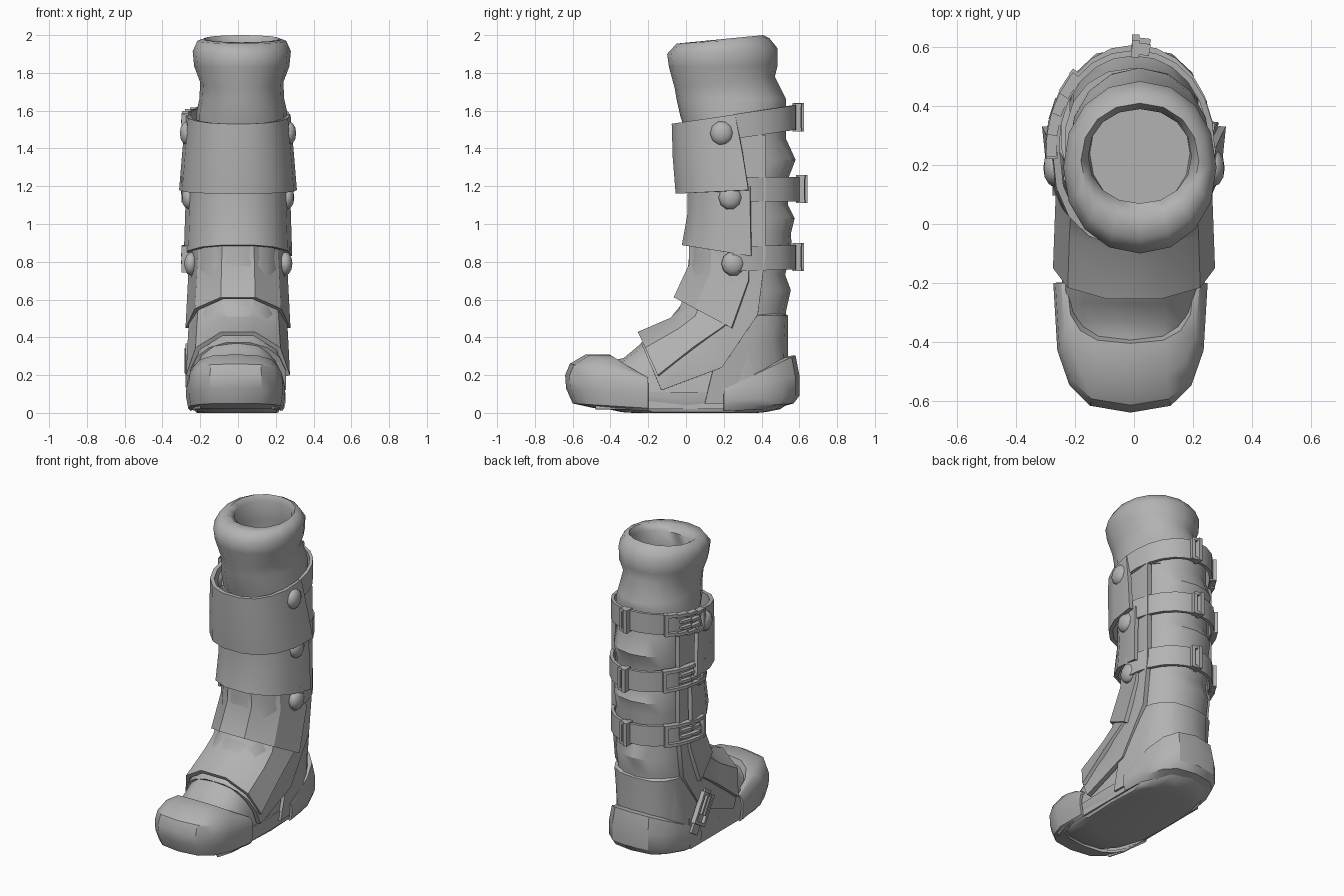
import bpy
import bmesh
from math import sin, cos, radians, atan2, copysign
from mathutils import Matrix

if "Cube" in bpy.data.objects:
    bpy.data.objects.remove(bpy.data.objects["Cube"])

grey = bpy.data.materials.new("plain_grey")
grey.use_nodes = True
COLOUR = (0.45, 0.45, 0.45, 1)
grey.diffuse_color = COLOUR
grey.node_tree.nodes["Principled BSDF"].inputs["Base Color"].default_value = COLOUR


def finish(name, bm, thick=0.0, angle=32):
    mesh = bpy.data.meshes.new(name)
    bm.to_mesh(mesh)
    bm.free()
    obj = bpy.data.objects.new(name, mesh)
    bpy.context.collection.objects.link(obj)
    mesh.materials.append(grey)
    if thick:
        mod = obj.modifiers.new("thickness", "SOLIDIFY")
        mod.thickness, mod.offset = thick, -1
        bpy.context.view_layer.objects.active = obj
        bpy.ops.object.modifier_apply(modifier=mod.name)
    obj.data.polygons.foreach_set("use_smooth", [True] * len(obj.data.polygons))
    obj.data.set_sharp_from_angle(angle=radians(angle))


def power(v, p):
    return copysign(abs(v) ** p, v)


def shell(name, rows, n=8, span=90, p=0.85, thick=0.025, cx=0.0, angle=32):
    """Wrapped sheet; each row is (y mid, z mid, y edge, z edge, half width), top to bottom."""
    bm = bmesh.new()
    closed = span == 180
    reach = 1 - power(cos(radians(span)), p)
    grid = []
    for ym, zm, ye, ze, hw in rows:
        line = []
        for k in range(n if closed else n + 1):
            t = radians(span * (2 * k / n - 1))
            f = (1 - power(cos(t), p)) / reach
            line.append(bm.verts.new((cx + hw * power(sin(t), p),
                                      ym + (ye - ym) * f, zm + (ze - zm) * f)))
        grid.append(line)
    for a, b in zip(grid, grid[1:]):
        for k in range(n):
            j = (k + 1) % len(a)
            quad = [a[k], b[k], b[j], a[j]]
            if rows[0][0] > rows[0][2]:
                quad.reverse()
            bm.faces.new(quad)
    if closed:
        bm.faces.new(grid[0])
        bm.faces.new(grid[-1])
        bmesh.ops.recalc_face_normals(bm, faces=bm.faces)
        thick = 0
    finish(name, bm, thick, angle)


def bars(name, parts):
    """Small bars joined in one object; each part is (matrix, size)."""
    bm = bmesh.new()
    for matrix, size in parts:
        bmesh.ops.create_cube(bm, size=1, matrix=matrix @ Matrix.Diagonal((*size, 1)))
    finish(name, bm)


# Soft leg with folds at the back
folds = [(1.55, .53), (1.45, .53), (1.34, .58), (1.25, .545), (1.1, .54), (1.03, .575),
         (.95, .555), (.88, .56), (.73, .525), (.65, .555), (.54, .53), (.5, .53), (.04, .53)]
shell("leg_liner", [(.03, z, y, z, .235) for z, y in folds], n=18, span=180, p=0.9)

# Padded collar, turning over the rim into the hollow
shell("collar", [
    (.06, 1.6, .42, 1.6, .17), (.05, 1.8, .42, 1.83, .185), (.07, 1.93, .39, 1.965, .175),
    (.02, 1.962, .41, 2.0, .2), (-.05, 1.955, .44, 1.985, .235),
    (-.10, 1.9, .485, 1.93, .26), (-.09, 1.83, .485, 1.84, .252), (-.06, 1.72, .47, 1.78, .22),
    (-.05, 1.66, .53, 1.66, .225), (-.03, 1.57, .53, 1.62, .24), (.0, 1.48, .52, 1.48, .24)],
    n=16, span=180, p=0.95, cx=0.02, angle=62)

# Foot, sole, toe cap, heel counter and heel cup
shell("foot_upper", [(y, z, y, .02, hw) for y, z, hw in
      [(.3, .5, .235), (.1, .5, .235), (0, .48, .235), (-.2, .4, .235), (-.27, .34, .235),
       (-.33, .29, .235), (-.38, .28, .23), (-.48, .27, .2)]], thick=0.01, p=0.75, cx=-.01)
shell("sole", [(-.57, .11, .56, .11, .235), (-.57, .07, .56, .06, .235),
               (-.46, .03, .5, .02, .225), (-.34, .004, .42, .004, .22), (-.28, 0, .38, 0, .21)],
      n=16, span=180, p=0.6, cx=-.005)
shell("toe_cap", [(-.38, .24, -.2, .15, .2), (-.405, .31, -.2, .18, .215),
                  (-.53, .31, -.2, .185, .235), (-.615, .26, -.2, .165, .255),
                  (-.64, .2, -.2, .13, .262), (-.635, .13, -.2, .08, .262),
                  (-.6, .05, -.2, .025, .252), (-.48, .024, -.2, .01, .238)],
      p=0.68, cx=-.012, thick=0.015)
shell("heel_counter", [(.51, .53, .32, .53, .2), (.54, .515, .3, .515, .232),
                       (.54, .38, .17, .34, .245), (.54, .05, .1, .05, .24)], thick=0.02, p=0.75)
shell("heel_cup", [(.53, .3, .2, .12, .225), (.58, .305, .2, .125, .24),
                   (.6, .2, .2, .1, .252), (.6, .09, .2, .06, .252),
                   (.57, .05, .2, .025, .245), (.46, .02, .2, .01, .235)], p=0.7, thick=0.015)

# Stiff side panel from the shin to the instep
shell("side_panel", [(.0, 1.5, .42, 1.47, .25), (.01, 1.15, .42, 1.15, .25),
                     (.01, .82, .42, .83, .25), (-.01, .6, .38, .52, .252),
                     (-.13, .45, .19, .24, .255), (-.24, .375, -.13, .12, .258)],
      n=9, span=100, thick=0.03)

# Overlapping armour plates
shell("upper_shin_plate", [(-.08, 1.53, .26, 1.58, .278), (-.075, 1.35, .3, 1.37, .296),
                           (-.06, 1.16, .33, 1.18, .312)], n=9)
shell("middle_shin_plate", [(.0, 1.2, .34, 1.2, .275), (.0, 1.05, .34, 1.05, .28),
                            (-.03, .89, .345, .83, .287)], n=7)
shell("lower_shin_plate", [(.0, .92, .335, .88, .255), (.0, .79, .33, .7, .265),
                           (-.08, .62, .24, .45, .278)], n=5, p=0.95)
shell("instep_plate", [(.0, .68, .26, .58, .25), (-.05, .55, .2, .46, .262),
                       (-.09, .51, .04, .35, .268), (-.26, .44, -.15, .2, .275)], n=5, p=0.95)

# Rear straps with a keeper loop and a curved, pronged buckle each
for label, z, rise, out in (("top", 1.515, .05, .0), ("middle", 1.185, .0, .018),
                            ("bottom", .815, .01, .0)):
    shell(label + "_strap", [(.59 + out, z + rise + .065, .25, z + .065, .275),
                             (.59 + out, z + rise - .065, .25, z - .065, .275)],
          n=12, p=0.95, thick=0.02)

    def on_strap(deg, up=0.0):
        a = radians(deg)
        return (Matrix.Translation((-.28 * sin(a), .25 + (.345 + out) * cos(a),
                                    z + rise * cos(a) + up))
                @ Matrix.Rotation(atan2(sin(a) / .28, cos(a) / .35), 4, "Z"))

    rails = [(on_strap(d, s * .06), (.078, .035, .02)) for d in (51, 63, 75, 87) for s in (-1, 1)]
    prongs = [(on_strap(d, s * .02), (.075, .04, .018)) for d in (68, 80) for s in (-1, 1)]
    posts = [(on_strap(d), (.022, .04, .14)) for d in (45, 93)]
    bars(label + "_buckle", rails + prongs + posts)
    bars(label + "_keeper", [(on_strap(-1), (.025, .06, .15)), (on_strap(-9), (.02, .04, .14))]
         + [(on_strap(-5, s * .065), (.05, .04, .018)) for s in (-1, 1)])

# Ankle buckle and strap end on the right side
tilt = (Matrix.Translation((-.262, .2, .25)) @ Matrix.Rotation(radians(32), 4, "X")
        @ Matrix.Rotation(radians(90), 4, "Z"))


def on_ankle(x, y, z):
    return tilt @ Matrix.Translation((x, y, z))


bars("ankle_buckle", [(on_ankle(s * .05, 0, 0), (.02, .03, .2)) for s in (-1, 1)]
     + [(on_ankle(0, 0, s * .09), (.1, .03, .02)) for s in (-1, 1)]
     + [(on_ankle(s * .016, .005, .03), (.016, .03, .13)) for s in (-1, 1)])
bars("ankle_strap", [(on_ankle(0, -.01, -.02), (.07, .015, .28))])

# Domed studs on both sides
for label, y, z, x in (("top", .19, 1.48, .27), ("middle", .235, 1.14, .26), ("bottom", .25, .79, .25)):
    for side, s in (("left", 1), ("right", -1)):
        bm = bmesh.new()
        place = Matrix.Translation((s * x, y, z)) @ Matrix.Diagonal((.038, .063, .066, 1))
        bmesh.ops.create_uvsphere(bm, u_segments=10, v_segments=6, radius=1,
                                  matrix=place @ Matrix.Rotation(radians(90), 4, "Y"))
        finish(f"{label}_stud_{side}", bm, angle=50)
